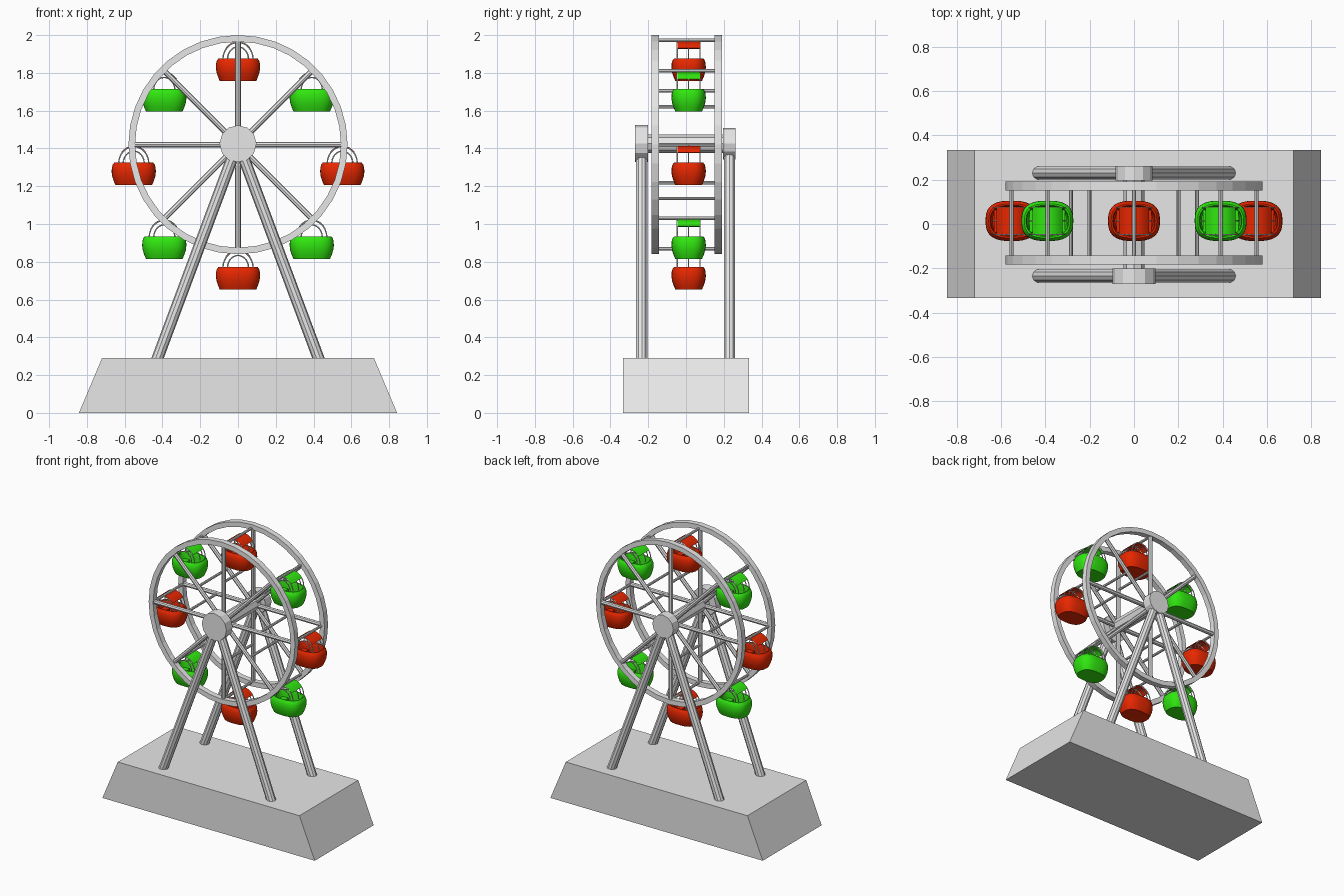
import bpy, bmesh, math
from mathutils import Vector

if "Cube" in bpy.data.objects:
    bpy.data.objects.remove(bpy.data.objects["Cube"])

def mat(name, col):
    m = bpy.data.materials.new(name)
    m.diffuse_color = (*col, 1)
    m.use_nodes = True
    m.node_tree.nodes["Principled BSDF"].inputs["Base Color"].default_value = m.diffuse_color
    return m

GREY = mat("light grey", (0.8, 0.8, 0.8))
RED = mat("red", (0.8, 0.02, 0.0))
GREEN = mat("green", (0.03, 0.8, 0.005))
CZ = 1.42          # wheel centre height
BAR_R = 0.552      # radius where cabins hang

def finish(bm, name, m, smooth=False):
    bmesh.ops.recalc_face_normals(bm, faces=bm.faces[:])
    me = bpy.data.meshes.new(name)
    bm.to_mesh(me)
    bm.free()
    ob = bpy.data.objects.new(name, me)
    bpy.context.collection.objects.link(ob)
    me.materials.append(m)
    if smooth:
        bpy.ops.object.select_all(action='DESELECT')
        ob.select_set(True)
        bpy.context.view_layer.objects.active = ob
        bpy.ops.object.shade_smooth_by_angle(angle=math.radians(40))
    return ob

def rod(bm, a, b, r, sides):
    a, b = Vector(a), Vector(b)
    d = b - a
    mtx = d.to_track_quat('Z', 'Y').to_matrix().to_4x4()
    mtx.translation = (a + b) / 2
    bmesh.ops.create_cone(bm, cap_ends=True, segments=sides, radius1=r, radius2=r,
                          depth=d.length, matrix=mtx)

def loft(bm, rings, close=False, caps=False):
    vs = [[bm.verts.new(p) for p in ring] for ring in rings]
    n = len(vs[0])
    for k in range(len(vs) if close else len(vs) - 1):
        a, b = vs[k], vs[(k + 1) % len(vs)]
        for i in range(n):
            j = (i + 1) % n
            bm.faces.new((a[i], a[j], b[j], b[i]))
    if caps:
        bm.faces.new(vs[0])
        bm.faces.new(vs[-1])

def polar(r, ang, y):
    return (r * math.cos(ang), y, CZ + r * math.sin(ang))

# base plinth with sloping ends
bm = bmesh.new()
loft(bm, [[(-x, -.333, z), (x, -.333, z), (x, .333, z), (-x, .333, z)]
          for x, z in ((.842, 0), (.72, .29))], caps=True)
finish(bm, "base", GREY)

# legs, two on each side
for side, y in (("front", -.234), ("back", .23)):
    bm = bmesh.new()
    for s in (-1, 1):
        rod(bm, (s * .437, y, .26), (s * .008, y, CZ - .01), .031, 10)
    finish(bm, side + "_legs", GREY)

# hub caps and axle
for name, y0, y1, r, n in (("front_hub", -.27, -.2, .098, 12),
                           ("back_hub", .195, .262, .083, 12),
                           ("axle", -.21, .21, .048, 8)):
    bm = bmesh.new()
    rod(bm, (0, y0, CZ + .005), (0, y1, CZ + .005), r, n)
    finish(bm, name, GREY)

# two rims with spokes
for side, y0 in (("front", -.163), ("back", .171)):
    bm = bmesh.new()
    N = 36
    loft(bm, [[polar(r, math.tau * i / N, y0 + y) for r, y in
               ((.58, -.02), (.58, .02), (.545, .02), (.545, -.02))]
              for i in range(N)], close=True)
    finish(bm, side + "_rim", GREY)
    bm = bmesh.new()
    for k in range(8):
        a = math.tau * k / 8
        rod(bm, polar(.02, a, y0), polar(.555, a, y0), .015, 8)
    finish(bm, side + "_spokes", GREY)

# crossbars joining the two wheels
bm = bmesh.new()
for k in range(8):
    a = math.tau * k / 8
    for r in (.285, BAR_R):
        rod(bm, polar(r, a, -.163), polar(r, a, .171), .009, 8)
finish(bm, "crossbars", GREY)

def oval(c, rx, ry, dz, n=40, e=2 / 2.7):
    def p(v):
        return math.copysign(abs(v) ** e, v)
    return [(c[0] + rx * p(math.cos(t)), c[1] + ry * p(math.sin(t)), c[2] + dz)
            for t in (math.tau * i / n for i in range(n))]

def arch(c, t, grow=0):
    return c[0] + (.08 + grow) * math.cos(t), c[2] - .1 + (.09 + grow) * math.sin(t)

# hanging cabins
TUB = ((.097, -.214), (.106, -.193), (.114, -.168), (.117, -.145), (.116, -.122),
       (.111, -.105), (.103, -.095), (.096, -.096), (.092, -.105), (.094, -.135), (.085, -.18))
for k in range(8):
    x, _, z = polar(BAR_R, math.tau * k / 8, 0)
    c = Vector((x, .014, z))
    m = RED if k % 2 == 0 else GREEN
    # hollow tub
    bm = bmesh.new()
    loft(bm, [oval(c, r, r - .026, dz) for r, dz in TUB], caps=True)
    finish(bm, f"cabin_tub_{k}", m, True)
    # facing benches
    bm = bmesh.new()
    for s in (-1, 1):
        x0, x1 = c.x + s * .035, c.x + s * .08
        loft(bm, [[(x0, c.y - .05, zz), (x1, c.y - .05, zz), (x1, c.y + .05, zz), (x0, c.y + .05, zz)]
                  for zz in (c.z - .185, c.z - .145)], caps=True)
    finish(bm, f"cabin_benches_{k}", m)
    # curved canopy and hanger
    bm = bmesh.new()
    rings = []
    for i in range(9):
        t = math.radians(38 + 104 * i / 8)
        (xa, za), (xb, zb) = arch(c, t), arch(c, t, .005)
        rings.append([(xa, c.y - .06, za), (xa, c.y + .06, za), (xb, c.y + .06, zb), (xb, c.y - .06, zb)])
    loft(bm, rings, caps=True)
    rod(bm, (c.x, c.y, c.z - .01), (c.x, c.y, c.z + .004), .008, 8)
    finish(bm, f"cabin_canopy_{k}", m, True)
    # arched wires holding the tub
    bm = bmesh.new()
    for dy in (-.06, 0, .06):
        for g in (0, -.024) if dy else (0,):
            pts = []
            for i in range(13):
                xa, za = arch(c, math.pi * i / 12, g)
                pts.append((xa, c.y + dy, za))
            for a, b in zip(pts, pts[1:]):
                rod(bm, a, b, .0035, 6)
    finish(bm, f"cabin_wires_{k}", GREY, True)
